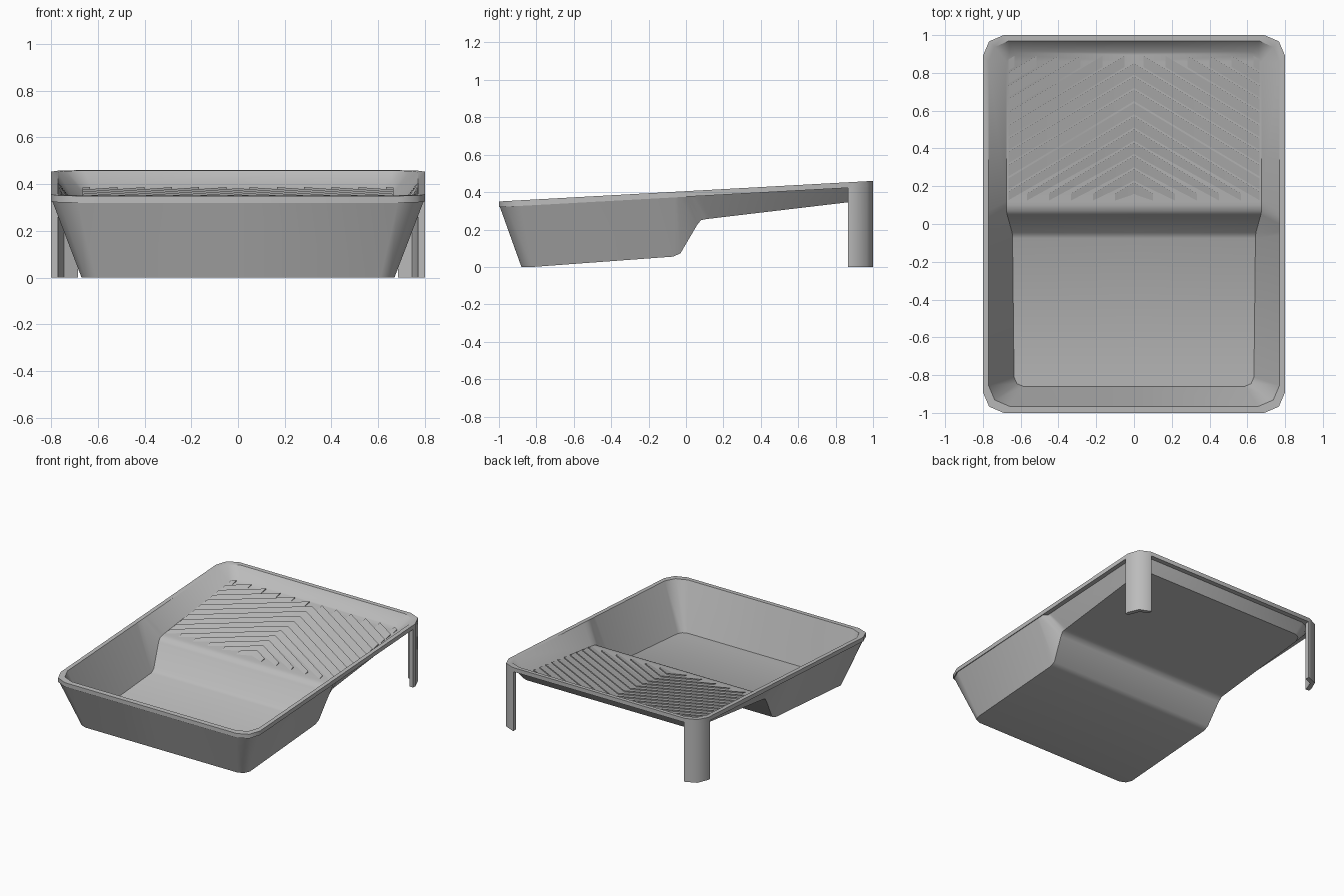
import bpy, bmesh, math

if "Cube" in bpy.data.objects:
    bpy.data.objects.remove(bpy.data.objects["Cube"])

grey = bpy.data.materials.new("grey_plastic")
grey.use_nodes = True
colour = (0.5, 0.5, 0.5, 1)
grey.diffuse_color = colour
grey.node_tree.nodes["Principled BSDF"].inputs["Base Color"].default_value = colour


def finish(bm, name):
    """Turn a right-hand half into a mirrored, smoothed object."""
    bmesh.ops.remove_doubles(bm, verts=bm.verts, dist=0.0005)
    bmesh.ops.recalc_face_normals(bm, faces=bm.faces)
    mesh = bpy.data.meshes.new(name)
    bm.to_mesh(mesh)
    bm.free()
    mesh.materials.append(grey)
    obj = bpy.data.objects.new(name, mesh)
    bpy.context.collection.objects.link(obj)
    bpy.ops.object.select_all(action='DESELECT')
    obj.select_set(True)
    bpy.context.view_layer.objects.active = obj
    bpy.ops.object.shade_smooth_by_angle(angle=math.radians(45))
    mirror = obj.modifiers.new("mirror", 'MIRROR')
    mirror.merge_threshold = 0.0005
    return obj


def height(profile, y):
    """Height of a side profile at depth y."""
    for (y0, z0), (y1, z1) in zip(profile, profile[1:]):
        if y <= y1:
            break
    return z0 + (z1 - z0) * (y - y0) / (y1 - y0)


def half_loop(xf, xb, yf, yb, c, mids):
    """Half outline with cut corners, from front centre to back centre."""
    k = 0.3 * c
    return ([(0, yf), (xf - c, yf), (xf - k, yf + k), (xf, yf + c)] + mids +
            [(xb, yb - c), (xb - k, yb - k), (xb - c, yb), (0, yb)])


# Side profiles
rim = [(-1, 0.35), (1, 0.46)]
lip = [(-1, 0.32), (1, 0.43)]
inside = [(-0.86, 0.025), (-0.075, 0.08), (-0.045, 0.098), (0.05, 0.25),
          (0.07, 0.272), (0.10, 0.28), (0.91, 0.382)]
outside = [(-0.88, 0), (-0.80, 0), (-0.07, 0.055), (-0.03, 0.072), (0.06, 0.225),
           (0.08, 0.25), (0.11, 0.256), (0.92, 0.352)]

# Outlines, all with the same number of points
steps = [-0.06, -0.04, 0.0, 0.02, 0.04, 0.07]
rim_outer = half_loop(0.8, 0.8, -1, 1, 0.11, [(0.8, y) for y in steps])
rim_inner = half_loop(0.77, 0.77, -0.965, 0.97, 0.11, [(0.77, y) for y in steps])
under_lip = half_loop(0.795, 0.768, -0.995, 0.968, 0.11,
                      [(0.795, y) for y in steps[:3]] + [(0.768, y) for y in steps[3:]])
floor_in = half_loop(0.635, 0.675, -0.86, 0.91, 0.05,
                     list(zip([0.643, 0.645, 0.672, 0.675, 0.675, 0.675],
                              [-0.075, -0.045, 0.05, 0.07, 0.10, 0.12])))
floor_out = half_loop(0.67, 0.695, -0.88, 0.92, 0.06,
                      list(zip([0.67, 0.67, 0.688, 0.69, 0.69, 0.69],
                               [-0.07, -0.03, 0.06, 0.08, 0.11, 0.13])))

# Tray shell: loops from inside floor, over the rim, to the underside
bm = bmesh.new()
loops = [[bm.verts.new((x, y, height(prof, y))) for x, y in outline]
         for outline, prof in ((floor_in, inside), (rim_inner, rim), (rim_outer, rim),
                               (rim_outer, lip), (under_lip, lip), (floor_out, outside))]
for a, b in zip(loops, loops[1:]):
    for i in range(len(a) - 1):
        bm.faces.new((a[i], a[i + 1], b[i + 1], b[i]))
for edge in (loops[0], loops[-1]):
    centre = [bm.verts.new((0, v.co.y, v.co.z)) for v in edge]
    for i in range(1, len(edge) - 2):
        bm.faces.new((centre[i], centre[i + 1], edge[i + 1], edge[i]))
finish(bm, "tray")

# Chevron ribs on the ramp, stepped towards the back
bm = bmesh.new()
slope, y_min, y_max, x_max = 0.6, 0.16, 0.89, 0.665
pitch, rise = 0.07, 0.008
for n in range(16):
    peak = 0.22 + n * pitch
    x0 = max(0, (peak - y_max) / slope)
    x1 = min(x_max, (peak - y_min) / slope)
    if x1 - x0 < 0.02:
        continue
    ends = []
    for x in (x0, x1):
        y = peak - slope * x
        yf = max(y - pitch * 0.95, 0.12)
        ends.append([bm.verts.new((x, yf, height(inside, yf) - 0.001)),
                     bm.verts.new((x, y, height(inside, y) + rise)),
                     bm.verts.new((x, y, height(inside, y) - 0.002))])
    a, b = ends
    for i in range(3):
        j = (i + 1) % 3
        bm.faces.new((a[i], a[j], b[j], b[i]))
    bm.faces.new(b)
    if x0 > 0:
        bm.faces.new(a)
finish(bm, "ramp_ribs")

# Back legs: thin corner angles under the rim
bm = bmesh.new()
leg = [(0.8, 0.865), (0.8, 0.89), (0.767, 0.967), (0.69, 1), (0.685, 1),
       (0.685, 0.97), (0.745, 0.945), (0.77, 0.88), (0.77, 0.865)]
bottom = [bm.verts.new((x, y, 0)) for x, y in leg]
top = [bm.verts.new((x, y, height(rim, y) - 0.01)) for x, y in leg]
for i in range(len(leg)):
    j = (i + 1) % len(leg)
    bm.faces.new((bottom[i], bottom[j], top[j], top[i]))
bm.faces.new(bottom)
bm.faces.new(top)
finish(bm, "back_legs")
